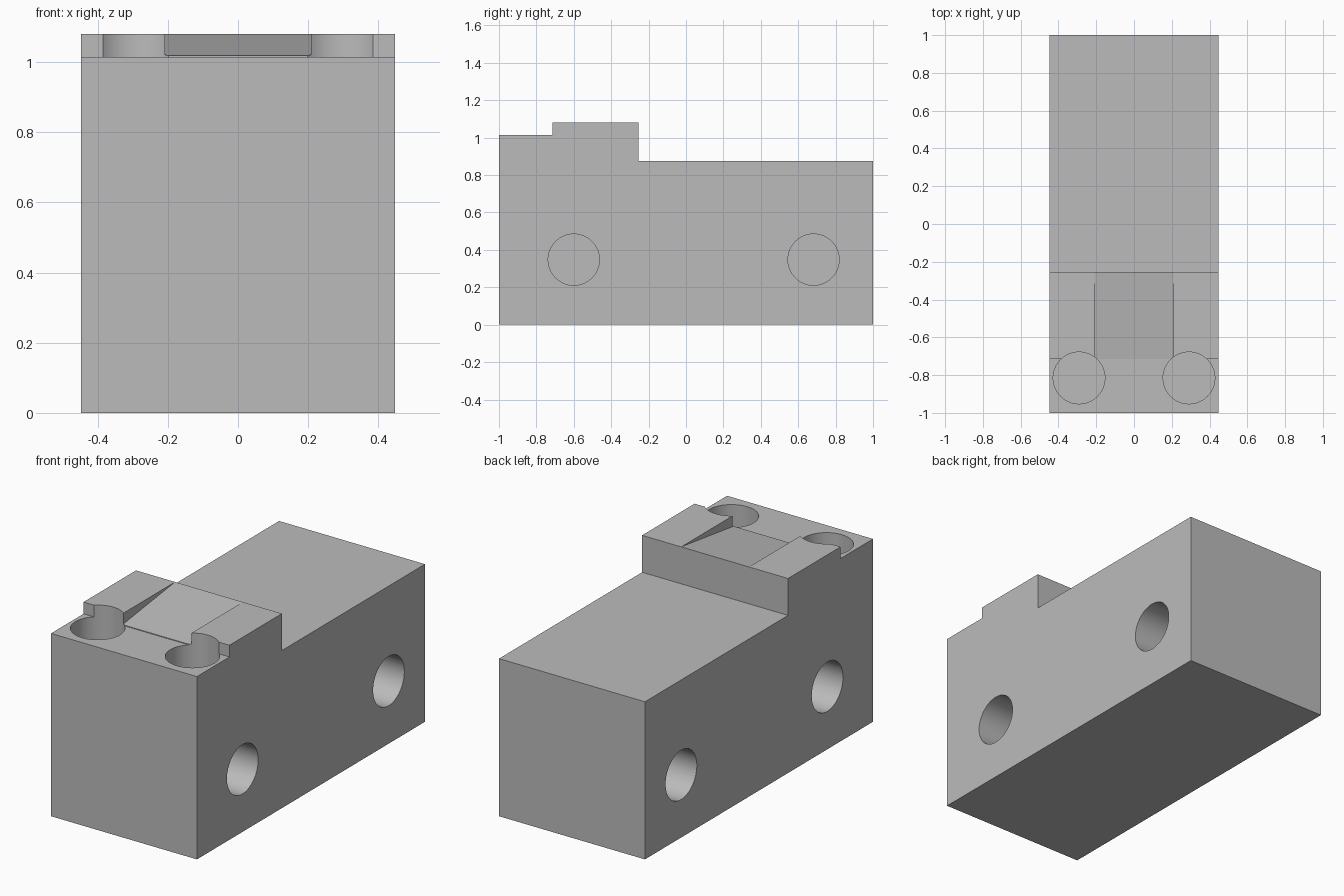
import bpy, bmesh
from mathutils import Matrix, Vector

cube = bpy.data.objects.get("Cube")
if cube:
    bpy.data.objects.remove(cube, do_unlink=True)

# Single plain grey material
grey = bpy.data.materials.new("plain grey")
grey.use_nodes = True
colour = (0.5, 0.5, 0.5, 1)
grey.diffuse_color = colour
grey.node_tree.nodes["Principled BSDF"].inputs["Base Color"].default_value = colour

HALF_W = 0.448
HOLE_R = 0.137
HOLE_DEPTH = 0.3
LEDGE_Z, RIDGE_Z, DECK_Z = 1.015, 1.08, 0.875
RIDGE_FRONT, RIDGE_BACK = -0.715, -0.255


def finish(bm, name):
    bmesh.ops.recalc_face_normals(bm, faces=bm.faces)
    mesh = bpy.data.meshes.new(name)
    bm.to_mesh(mesh)
    bm.free()
    mesh.materials.append(grey)
    obj = bpy.data.objects.new(name, mesh)
    bpy.context.collection.objects.link(obj)
    return obj


def extrude_profile(name, profile, half_width):
    """Side profile of (y, z) points, extruded across the width."""
    bm = bmesh.new()
    face = bm.faces.new([bm.verts.new((-half_width, y, z)) for y, z in profile])
    grown = bmesh.ops.extrude_face_region(bm, geom=[face])
    verts = [g for g in grown["geom"] if isinstance(g, bmesh.types.BMVert)]
    bmesh.ops.translate(bm, verts=verts, vec=(2 * half_width, 0, 0))
    return finish(bm, name)


def hole_cutter(name, start, end):
    """Cylinder running from start to end."""
    a, b = Vector(start), Vector(end)
    turn = (b - a).to_track_quat("Z", "Y").to_matrix().to_4x4()
    bm = bmesh.new()
    bmesh.ops.create_cone(bm, cap_ends=True, segments=64, radius1=HOLE_R, radius2=HOLE_R,
                          depth=(b - a).length, matrix=Matrix.Translation((a + b) / 2) @ turn)
    return finish(bm, name)


# Stepped block
block = extrude_profile("stepped_block", [
    (-1, 0), (1, 0), (1, DECK_Z), (RIDGE_BACK, DECK_Z), (RIDGE_BACK, RIDGE_Z),
    (RIDGE_FRONT, RIDGE_Z), (RIDGE_FRONT, LEDGE_Z), (-1, LEDGE_Z)], HALF_W)

# Ramp channel sloping down from the back edge of the ridge
ramp_low = LEDGE_Z + 0.004
slope = (RIDGE_Z - ramp_low) / (RIDGE_BACK - RIDGE_FRONT)
y0, y1 = RIDGE_FRONT - 0.01, RIDGE_BACK + 0.1
cutters = [extrude_profile("ramp_cutter", [
    (y0, ramp_low - 0.01 * slope), (y1, RIDGE_Z + 0.1 * slope), (y1, 1.2), (y0, 1.2)], 0.208)]

# Blind holes in the ledge and in both sides
for side, label in ((-1, "right"), (1, "left")):
    x = side * 0.291
    cutters.append(hole_cutter(f"{label}_ledge_hole_cutter",
                               (x, -0.815, 1.3), (x, -0.815, LEDGE_Z - HOLE_DEPTH)))
    for y, place in ((-0.6, "front"), (0.682, "back")):
        cutters.append(hole_cutter(f"{label}_{place}_side_hole_cutter",
                                   (side * 0.6, y, 0.348), (side * (HALF_W - HOLE_DEPTH), y, 0.348)))

# Cut everything out of the block
bpy.ops.object.select_all(action="DESELECT")
bpy.context.view_layer.objects.active = block
block.select_set(True)
for cutter in cutters:
    mod = block.modifiers.new(cutter.name, "BOOLEAN")
    mod.operation = "DIFFERENCE"
    mod.solver = "EXACT"
    mod.object = cutter
    bpy.ops.object.modifier_apply(modifier=mod.name)
for cutter in cutters:
    bpy.data.objects.remove(cutter, do_unlink=True)

bpy.ops.object.shade_smooth_by_angle(angle=0.1)
